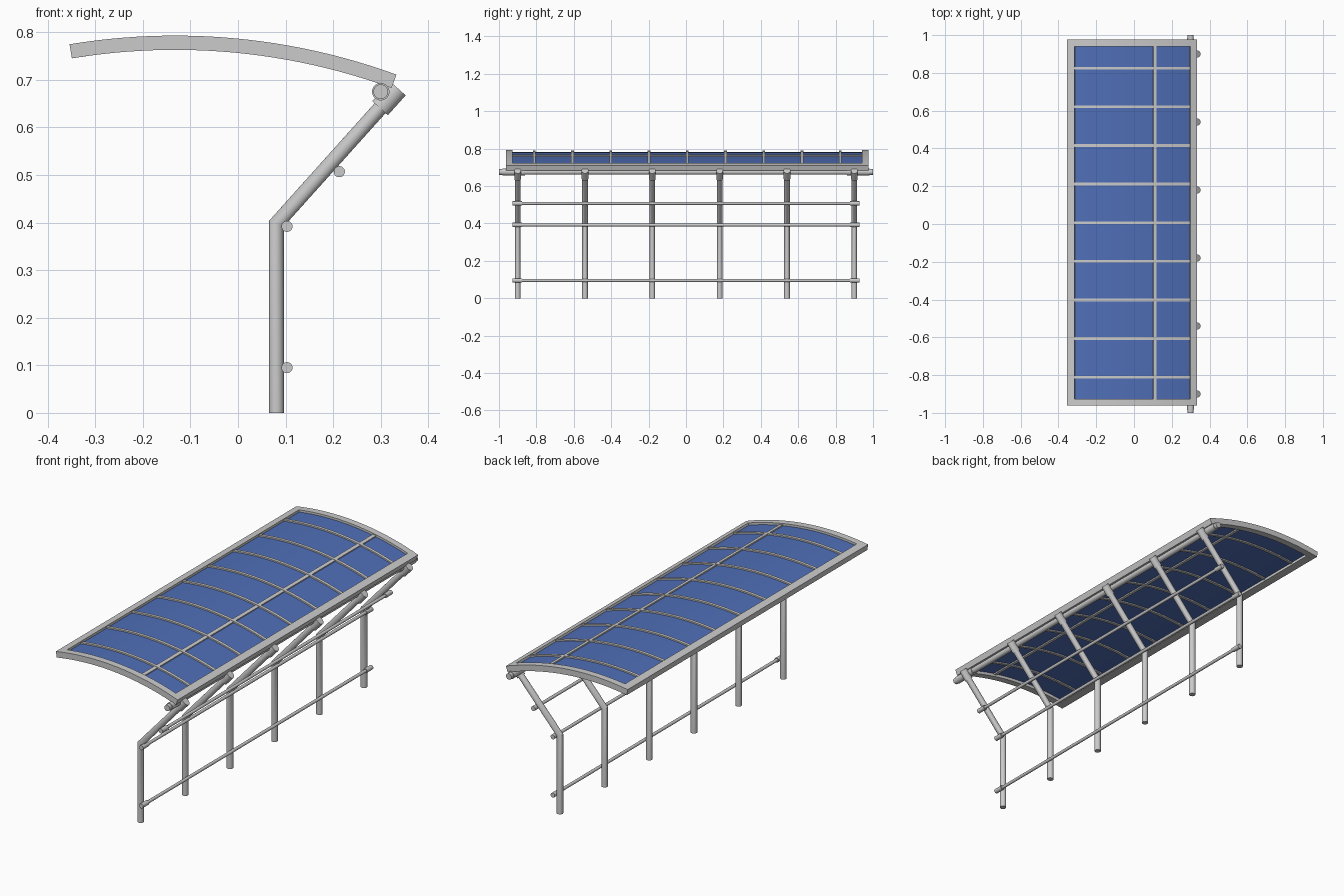
import bpy, bmesh, math
from mathutils import Vector

if "Cube" in bpy.data.objects:
    bpy.data.objects.remove(bpy.data.objects["Cube"])

# roof arc: centre in the x-z plane, outer and inner radius, end angles from vertical
CX, CZ, R_OUT, R_IN = -0.132, -0.567, 1.36, 1.33
A0, A1 = -0.164, 0.349
YC = 0.007            # roof sits slightly off centre
Y_OUT, Y_IN = 0.969, 0.934


def finish(name, bm, smooth=True, mat=None):
    bmesh.ops.recalc_face_normals(bm, faces=bm.faces)
    me = bpy.data.meshes.new(name)
    bm.to_mesh(me)
    bm.free()
    ob = bpy.data.objects.new(name, me)
    bpy.context.collection.objects.link(ob)
    if mat:
        me.materials.append(mat)
    if smooth:
        bpy.ops.object.select_all(action='DESELECT')
        ob.select_set(True)
        bpy.context.view_layer.objects.active = ob
        bpy.ops.object.shade_smooth_by_angle(angle=math.radians(35))
    return ob


def skin(bm, rings):
    # bridge closed rings of points and cap both ends
    vs = [[bm.verts.new(p) for p in ring] for ring in rings]
    n = len(vs[0])
    for a, b in zip(vs, vs[1:]):
        for i in range(n):
            j = (i + 1) % n
            bm.faces.new((a[i], a[j], b[j], b[i]))
    bm.faces.new(vs[0])
    bm.faces.new(vs[-1][::-1])


def arc_block(name, r0, r1, a0, a1, y0, y1, n=24, mat=None):
    # rectangular bar swept along the roof arc
    rings = []
    for i in range(n + 1):
        a = a0 + (a1 - a0) * i / n
        s, c = math.sin(a), math.cos(a)
        rings.append([(CX + r * s, y, CZ + r * c)
                      for r, y in ((r0, y0), (r1, y0), (r1, y1), (r0, y1))])
    bm = bmesh.new()
    skin(bm, rings)
    return finish(name, bm, True, mat)


def ring(p, d, r, n=20, ry=None):
    # circle round p, perpendicular to d (d lies in the x-z plane)
    u, v = Vector((d.z, 0, -d.x)), Vector((0, 1, 0))
    ry = ry or r
    return [p + u * (r * math.cos(t)) + v * (ry * math.sin(t))
            for t in (2 * math.pi * i / n for i in range(n))]


def rod_y(name, x, z, r, y0, y1, n=20):
    bm = bmesh.new()
    skin(bm, [[(x + r * math.cos(2 * math.pi * i / n), y,
                z + r * math.sin(2 * math.pi * i / n)) for i in range(n)]
              for y in (y0, y1)])
    return finish(name, bm)


blue = bpy.data.materials.new("blue_panel")
blue.diffuse_color = (0.08, 0.16, 0.48, 1)
blue.use_nodes = True
blue.node_tree.nodes["Principled BSDF"].inputs["Base Color"].default_value = blue.diffuse_color

# roof sheet and frame
arc_block("roof_panel", 1.345, 1.349, A0 + 0.01, A1 - 0.01,
          YC - Y_IN - 0.01, YC + Y_IN + 0.01, mat=blue)
for side, s in (("front", -1), ("back", 1)):
    ya, yb = sorted((YC + s * Y_IN, YC + s * Y_OUT))
    arc_block(f"roof_end_beam_{side}", R_IN, R_OUT, A0, A1, ya, yb)
arc_block("roof_eave_beam", R_IN, R_OUT, A0, A0 + 0.029, YC - Y_IN, YC + Y_IN, 1)
arc_block("roof_rear_beam", R_IN, R_OUT, A1 - 0.027, A1, YC - Y_IN, YC + Y_IN, 1)

# roof ribs and purlin
for i in range(9):
    y = YC + (i - 4) * 0.2045
    arc_block(f"roof_rib_{i + 1}", 1.339, 1.356, A0 + 0.01, A1 - 0.01, y - 0.0075, y + 0.0075)
arc_block("roof_purlin", 1.339, 1.355, 0.1735, 0.1870, YC - Y_IN, YC + Y_IN, 1)

# bent posts with a sleeve at the top
R = 0.0155
foot, knee, tip = Vector((0.081, 0, 0)), Vector((0.081, 0, 0.398)), Vector((0.336, 0, 0.682))
d1, d2 = Vector((0, 0, 1)), (tip - knee).normalized()
mitre = d1 + d2
for i in range(6):
    off = Vector((0, -0.9 + 0.36 * i, 0))
    bend = [p - d1 * ((p - knee).dot(mitre) / d1.dot(mitre)) for p in ring(knee, d1, R)]
    rings = [ring(foot, d1, R), bend, ring(tip - d2 * 0.002, d2, R)]
    bm = bmesh.new()
    skin(bm, [[p + off for p in rg] for rg in rings])
    finish(f"post_{i + 1}", bm)
    bm = bmesh.new()
    skin(bm, [ring(tip + off - d2 * t, d2, 0.022, ry=0.018) for t in (0.056, 0)])
    finish(f"post_sleeve_{i + 1}", bm)

# roof support tube with end sleeves and caps
rod_y("support_tube", 0.3, 0.675, 0.0145, -0.98, 0.98)
for side, s in (("front", -1), ("back", 1)):
    rod_y(f"support_sleeve_{side}", 0.3, 0.675, 0.0185, *sorted((s * 0.86, s * 0.982)))
    rod_y(f"support_cap_{side}", 0.3, 0.675, 0.0155, *sorted((s * 0.98, s * 1.0)))

# three long rails with end collars
for label, x, z in (("low", 0.103, 0.095), ("middle", 0.103, 0.392), ("high", 0.213, 0.507)):
    rod_y(f"rail_{label}", x, z, 0.0078, -0.92, 0.92)
    for side, s in (("front", -1), ("back", 1)):
        rod_y(f"rail_collar_{label}_{side}", x, z, 0.0117, *sorted((s * 0.878, s * 0.927)))
